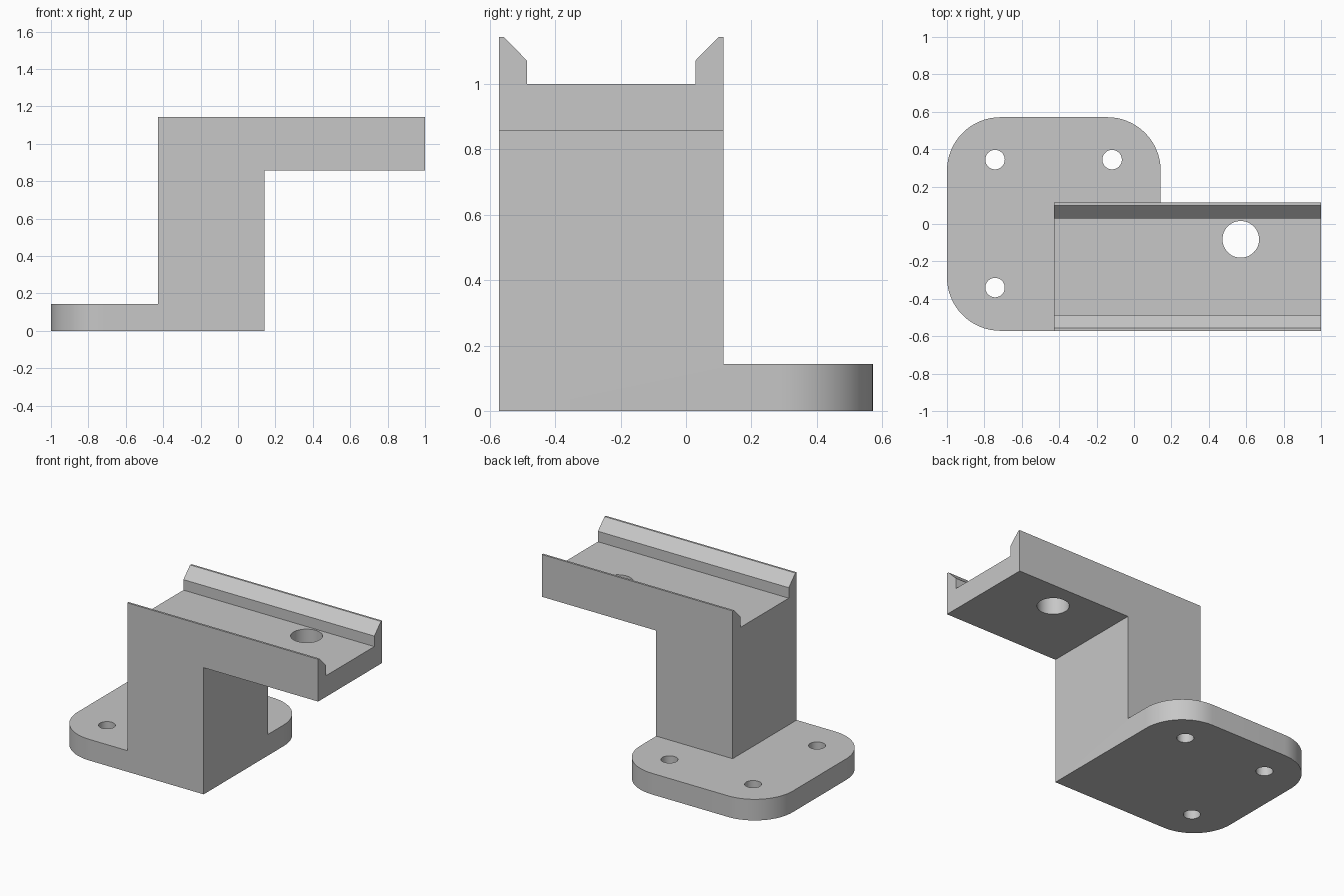
import bpy, bmesh, math
from mathutils import Vector

if "Cube" in bpy.data.objects:
    bpy.data.objects.remove(bpy.data.objects["Cube"])

grey = bpy.data.materials.new("plain grey")
grey.diffuse_color = (0.57, 0.57, 0.57, 1)
grey.use_nodes = True
grey.node_tree.nodes["Principled BSDF"].inputs["Base Color"].default_value = grey.diffuse_color


def prism(name, outline, sweep):
    """Closed outline of 3D points swept along a vector."""
    bm = bmesh.new()
    face = bm.faces.new([bm.verts.new(p) for p in outline])
    new = bmesh.ops.extrude_face_region(bm, geom=[face])["geom"]
    for v in new:
        if isinstance(v, bmesh.types.BMVert):
            v.co += Vector(sweep)
    bmesh.ops.recalc_face_normals(bm, faces=bm.faces)
    mesh = bpy.data.meshes.new(name)
    bm.to_mesh(mesh)
    bm.free()
    mesh.materials.append(grey)
    obj = bpy.data.objects.new(name, mesh)
    bpy.context.collection.objects.link(obj)
    return obj


def arc(cx, cy, z, r, start, end, steps):
    angles = [math.radians(start + (end - start) * i / steps) for i in range(steps + 1)]
    return [(cx + r * math.cos(a), cy + r * math.sin(a), z) for a in angles]


def combine(target, tool, operation):
    mod = target.modifiers.new(operation.lower(), 'BOOLEAN')
    mod.operation, mod.solver, mod.object = operation, 'EXACT', tool
    bpy.context.view_layer.objects.active = target
    bpy.ops.object.modifier_apply(modifier=mod.name)
    bpy.data.objects.remove(tool)


def drill(target, x, y, r, z0, z1):
    circle = arc(x, y, z0, r, 0, 360, 48)[:-1]
    combine(target, prism("drill", circle, (0, 0, z1 - z0)), 'DIFFERENCE')


L, R, F, B = -1.0, 0.143, -0.571, 0.571      # base plate limits
PX, PY = -0.429, 0.114                       # post left side and back
T, ARM, FLOOR, TOP = 0.143, 0.857, 1.0, 1.143

# Base plate: three rounded corners, one square corner under the post
rad = 0.286
outline = [(R, F, 0)]
outline += arc(R - rad, B - rad, 0, rad, 0, 90, 16)
outline += arc(L + rad, B - rad, 0, rad, 90, 180, 16)
outline += arc(L + rad, F + rad, 0, rad, 180, 270, 16)
bracket = prism("mounting_bracket", outline, (0, 0, T))

# Screw holes
for x, y in ((-0.743, 0.344), (-0.117, 0.344), (-0.743, -0.34)):
    drill(bracket, x, y, 0.052, -0.1, T + 0.1)

# Upright post
post = prism("post", [(PX, F, T), (R, F, T), (R, PY, T), (PX, PY, T)], (0, 0, ARM - T))

# Overhanging arm: channel section with a chamfered lip on each side
lip = [(0.085, FLOOR), (0.085, 1.071), (0.014, TOP), (0, TOP)]   # inset from side, height
section = [(F, ARM), (PY, ARM)]
section += [(PY - d, z) for d, z in reversed(lip)]
section += [(F + d, z) for d, z in lip]
arm = prism("arm", [(PX, y, z) for y, z in section], (1 - PX, 0, 0))
drill(arm, 0.571, -0.082, 0.098, ARM - 0.1, FLOOR + 0.1)

# Join into one solid
combine(bracket, post, 'UNION')
combine(bracket, arm, 'UNION')

bpy.ops.object.select_all(action='DESELECT')
bracket.select_set(True)
bpy.context.view_layer.objects.active = bracket
bpy.ops.object.shade_smooth_by_angle(angle=math.radians(30))
